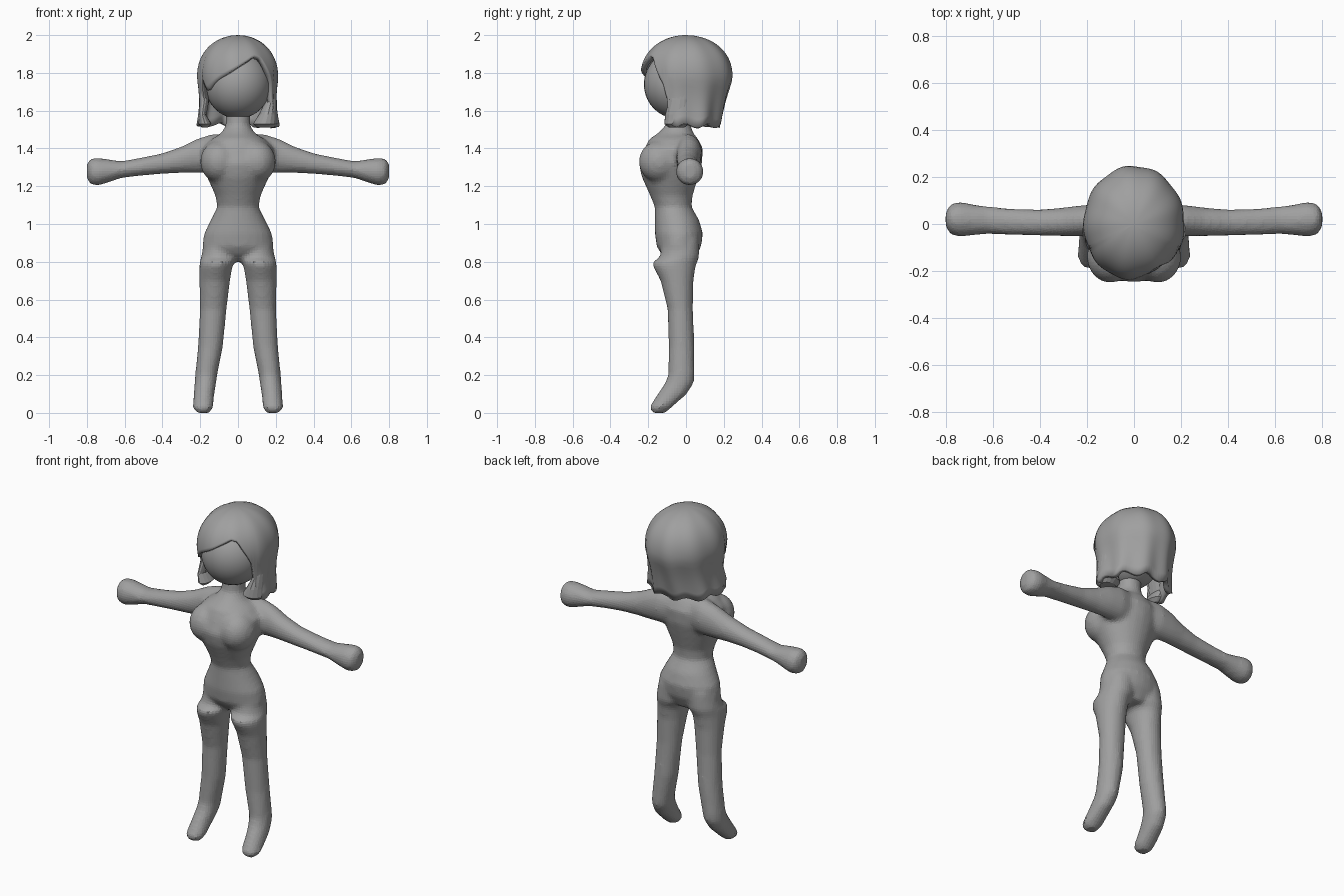
import bpy, bmesh, math
from mathutils import Matrix, Vector

cube = bpy.data.objects.get("Cube")
if cube:
    bpy.data.objects.remove(cube)

grey = bpy.data.materials.new("plain_grey")
grey.use_nodes = True
grey.diffuse_color = (0.35, 0.35, 0.35, 1)
grey.node_tree.nodes["Principled BSDF"].inputs["Base Color"].default_value = grey.diffuse_color


def finish(bm, name):
    mesh = bpy.data.meshes.new(name)
    bm.to_mesh(mesh)
    bm.free()
    mesh.materials.append(grey)
    obj = bpy.data.objects.new(name, mesh)
    bpy.context.collection.objects.link(obj)
    return obj


def loft(bm, rings, along="z", mirror=1, sides=24):
    """Closed tube: each ring is (position, a_min, a_max, b_min, b_max)."""
    loops = []
    for p, a0, a1, b0, b1 in rings:
        loop = []
        for i in range(sides):
            t = math.tau * i / sides
            a = (a0 + a1) / 2 + (a1 - a0) / 2 * math.cos(t)
            b = (b0 + b1) / 2 + (b1 - b0) / 2 * math.sin(t)
            co = (a * mirror, b, p) if along == "z" else (p * mirror, a, b)
            loop.append(bm.verts.new(co))
        loops.append(loop)
    faces = [bm.faces.new(loops[0]), bm.faces.new(loops[-1])]
    for low, high in zip(loops, loops[1:]):
        for i in range(sides):
            k = (i + 1) % sides
            faces.append(bm.faces.new((low[i], low[k], high[k], high[i])))
    bmesh.ops.recalc_face_normals(bm, faces=faces)


def ball(bm, centre, size):
    bmesh.ops.create_uvsphere(bm, u_segments=32, v_segments=20, radius=1,
                              matrix=Matrix.Translation(centre) @ Matrix.Diagonal((*size, 1)))


# Torso and neck: height, half width, front, back
torso = [(0.80, 0.09, -0.08, 0.04), (0.84, 0.17, -0.13, 0.06), (0.88, 0.19, -0.155, 0.08),
         (0.95, 0.18, -0.165, 0.09), (1.02, 0.145, -0.165, 0.07), (1.09, 0.11, -0.165, 0.03),
         (1.15, 0.12, -0.19, 0.035), (1.25, 0.165, -0.235, 0.065), (1.32, 0.19, -0.25, 0.085),
         (1.40, 0.19, -0.22, 0.09), (1.45, 0.14, -0.195, 0.065), (1.48, 0.09, -0.15, 0.04),
         (1.52, 0.065, -0.11, 0.025), (1.62, 0.065, -0.1, 0.025)]
# Leg: height, inner, outer, front, back
leg = [(0.0, 0.15, 0.22, -0.18, -0.11), (0.03, 0.13, 0.24, -0.195, -0.075),
       (0.10, 0.125, 0.235, -0.15, 0.005), (0.16, 0.115, 0.23, -0.11, 0.042),
       (0.20, 0.11, 0.227, -0.095, 0.045), (0.35, 0.08, 0.212, -0.092, 0.045),
       (0.55, 0.06, 0.202, -0.098, 0.037), (0.70, 0.042, 0.205, -0.135, 0.04),
       (0.77, 0.03, 0.205, -0.172, 0.05), (0.80, 0.02, 0.203, -0.18, 0.06),
       (0.82, 0.01, 0.197, -0.14, 0.07), (0.92, 0.01, 0.175, -0.12, 0.07)]
# Arm: reach, front, back, bottom, top
arm = [(0.05, -0.07, 0.07, 1.27, 1.48), (0.14, -0.06, 0.085, 1.27, 1.475),
       (0.22, -0.052, 0.08, 1.27, 1.45), (0.30, -0.052, 0.07, 1.27, 1.41),
       (0.40, -0.05, 0.062, 1.265, 1.375), (0.52, -0.047, 0.066, 1.255, 1.35),
       (0.62, -0.042, 0.075, 1.243, 1.332), (0.68, -0.048, 0.083, 1.222, 1.342),
       (0.74, -0.055, 0.095, 1.203, 1.35), (0.78, -0.045, 0.085, 1.208, 1.347),
       (0.80, -0.01, 0.05, 1.24, 1.32)]

body_bm = bmesh.new()
loft(body_bm, [(z, -w, w, f, b) for z, w, f, b in torso])
for side in (-1, 1):
    loft(body_bm, leg, mirror=side)
    loft(body_bm, arm, along="x", mirror=side)
    ball(body_bm, (side * 0.1, -0.14, 1.33), (0.1, 0.11, 0.11))
body = finish(body_bm, "body")
remesh = body.modifiers.new("blend", "REMESH")
remesh.mode = "VOXEL"
remesh.voxel_size = 0.014
smooth = body.modifiers.new("soften", "SMOOTH")
smooth.factor = 0.5
smooth.iterations = 6

# Head
head_bm = bmesh.new()
ball(head_bm, (0, -0.045, 1.74), (0.175, 0.178, 0.182))
head = finish(head_bm, "head")

# Hair: hem height against angle, with 0 at the front and positive on the left
HEM = [(-180, 1.52), (-76, 1.53), (-69, 1.56), (-63, 1.76), (-52, 1.70), (-28, 1.77),
       (0, 1.83), (26, 1.89), (38, 1.88), (52, 1.79), (61, 1.72), (67, 1.55),
       (76, 1.52), (180, 1.52)]


def hem(angle):
    for (a0, z0), (a1, z1) in zip(HEM, HEM[1:]):
        if angle <= a1:
            return z0 + (z1 - z0) * (angle - a0) / (a1 - a0)
    return HEM[-1][1]


def hair_point(angle, t):
    low = hem(angle)
    th = math.radians(angle)
    low += 0.012 * math.sin(9 * th) * (low < 1.6)
    z = 2 - (2 - low) * t ** 1.7
    if z > 1.77:
        s = math.sqrt(max(0, 1 - ((z - 1.77) / 0.23) ** 2.3))
        drop = 0
    else:
        drop = min(1, (1.77 - z) / 0.25)
        s = 1 - 0.06 * math.sin(math.pi * drop)
    s *= 1 + (0.012 + 0.03 * drop) * math.sin(9 * th + 5 * z)
    depth = 0.24 if math.cos(th) > 0 else 0.247 - 0.065 * drop ** 1.5
    return Vector((0.215 * s * math.sin(th), -depth * s * math.cos(th), z))


hair_bm = bmesh.new()
COLS, ROWS = 80, 18
grid = [[hair_bm.verts.new(hair_point(-180 + 360 * i / COLS, j / ROWS)) for j in range(ROWS + 1)]
        for i in range(COLS)]
for i in range(COLS):
    left, right = grid[i], grid[(i + 1) % COLS]
    for j in range(ROWS):
        hair_bm.faces.new((left[j], left[j + 1], right[j + 1], right[j]))
bmesh.ops.remove_doubles(hair_bm, verts=hair_bm.verts, dist=0.0005)
hair = finish(hair_bm, "hair")
shell = hair.modifiers.new("thickness", "SOLIDIFY")
shell.thickness = 0.028
shell.offset = -1

# Side locks hanging beside the neck
for name, side, inner in (("left_lock", 1, 0.08), ("right_lock", -1, 0.14)):
    bm = bmesh.new()
    loft(bm, [(1.51, inner + 0.02, 0.19, -0.09, -0.01), (1.53, inner, 0.21, -0.115, 0.02),
              (1.58, inner + 0.03, 0.208, -0.11, 0.03), (1.66, 0.15, 0.205, -0.09, 0.03),
              (1.76, 0.16, 0.2, -0.06, 0.02)], mirror=side, sides=16)
    finish(bm, name)

for obj in (body, head, hair):
    bpy.ops.object.select_all(action="DESELECT")
    obj.select_set(True)
    bpy.context.view_layer.objects.active = obj
    bpy.ops.object.shade_smooth_by_angle(angle=math.radians(40))
